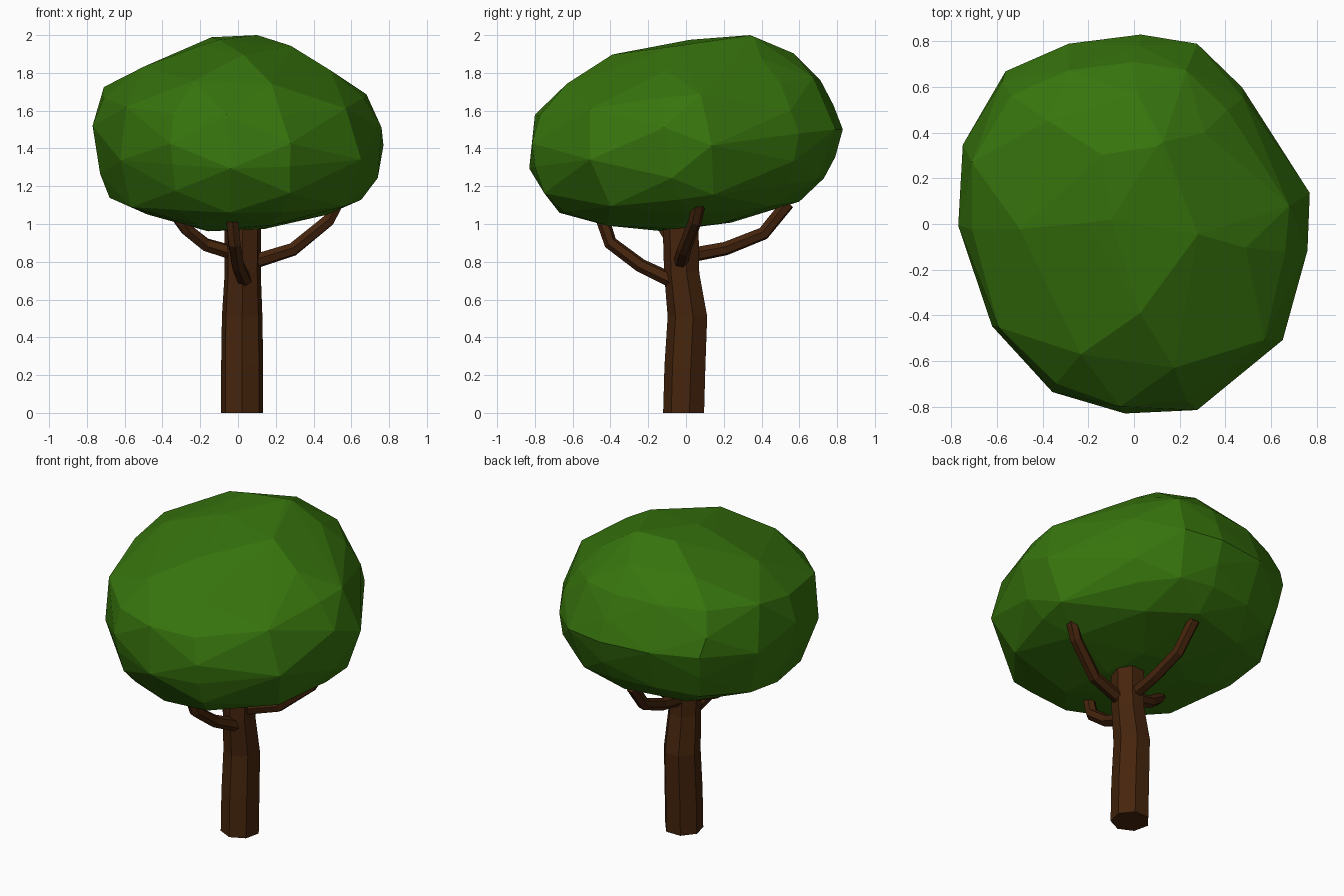
import bpy, bmesh, math, random
from mathutils import Vector

if "Cube" in bpy.data.objects:
    bpy.data.objects.remove(bpy.data.objects["Cube"])

random.seed(4)


def material(name, rgb):
    m = bpy.data.materials.new(name)
    m.diffuse_color = (*rgb, 1)
    m.use_nodes = True
    m.node_tree.nodes["Principled BSDF"].inputs["Base Color"].default_value = m.diffuse_color
    return m


BARK = material("bark", (0.06, 0.018, 0.004))
LEAF = material("leaf", (0.038, 0.175, 0.004))


def finish(bm, name, mat):
    bmesh.ops.recalc_face_normals(bm, faces=bm.faces[:])
    mesh = bpy.data.meshes.new(name)
    bm.to_mesh(mesh)
    bm.free()
    mesh.materials.append(mat)
    ob = bpy.data.objects.new(name, mesh)
    bpy.context.collection.objects.link(ob)
    return ob


def tube(name, path, radii, sides, level=False):
    """Faceted limb along a path; level keeps every ring horizontal."""
    bm = bmesh.new()
    pts = [Vector(p) for p in path]
    rings = []
    for i, (p, r) in enumerate(zip(pts, radii)):
        d = (pts[min(i + 1, len(pts) - 1)] - pts[max(i - 1, 0)]).normalized()
        if level:
            u, v = Vector((1, 0, 0)), Vector((0, 1, 0))
        else:
            u = d.cross(Vector((0, 0, 1))).normalized()
            v = u.cross(d)
        rings.append([bm.verts.new(p + r * (u * math.cos(a) + v * math.sin(a)))
                      for a in (math.tau * (k + 0.25) / sides for k in range(sides))])
    for a, b in zip(rings, rings[1:]):
        for k in range(sides):
            n = (k + 1) % sides
            bm.faces.new((a[k], a[n], b[n], b[k]))
    bm.faces.new(rings[0])
    bm.faces.new(rings[-1])
    return finish(bm, name, BARK)


# Trunk with a slight bend
tube("trunk",
     [(0.022, -0.007, 0), (0.022, 0.0, 0.25), (0.022, 0.013, 0.51),
      (0.025, -0.018, 0.74), (0.025, -0.025, 1.06)],
     [0.114, 0.114, 0.11, 0.098, 0.1], 7, level=True)

# Four bent branches
branches = {
    "right_branch": [(0.05, -0.03, 0.79), (0.29, -0.01, 0.865), (0.48, 0.05, 1.02), (0.53, 0.07, 1.12)],
    "back_branch": [(0.02, 0.0, 0.83), (0.02, 0.21, 0.87), (0.01, 0.41, 0.95), (0.0, 0.54, 1.11)],
    "front_branch": [(0.04, -0.05, 0.69), (0.0, -0.24, 0.78), (-0.02, -0.40, 0.90), (-0.03, -0.44, 1.02)],
    "left_branch": [(0.0, -0.03, 0.84), (-0.17, -0.06, 0.89), (-0.27, -0.11, 0.97), (-0.32, -0.14, 1.04)],
}
for name, path in branches.items():
    tube(name, path, [0.04, 0.037, 0.036, 0.036], 6)

# Crown: one plan outline fitted to each level, tilted up to the back, then hulled
outline = [(-0.77, 0.35), (-0.77, 0.03), (-0.64, -0.44), (-0.36, -0.71), (-0.05, -0.82),
           (0.27, -0.79), (0.65, -0.5), (0.75, -0.08), (0.77, 0.14), (0.47, 0.6),
           (0.27, 0.79), (0.02, 0.83), (-0.3, 0.79), (-0.58, 0.67)]
# z, x min, x max, y min, y max, outline step, outline start
levels = [(0.985, -0.28, 0.14, -0.12, 0.24, 3, 0),
          (1.04, -0.48, 0.47, -0.42, 0.60, 2, 1),
          (1.14, -0.68, 0.67, -0.67, 0.73, 1, 0),
          (1.26, -0.73, 0.74, -0.75, 0.79, 2, 1),
          (1.40, -0.75, 0.77, -0.83, 0.83, 1, 0),
          (1.53, -0.77, 0.76, -0.815, 0.78, 2, 1),
          (1.68, -0.71, 0.68, -0.80, 0.71, 1, 0),
          (1.83, -0.50, 0.49, -0.63, 0.57, 2, 1),
          (1.94, -0.20, 0.28, -0.39, 0.36, 3, 1)]
bm = bmesh.new()
for z, x0, x1, y0, y1, step, start in levels:
    pts = outline[start::step]
    xs, ys = [p[0] for p in pts], [p[1] for p in pts]
    for px, py in pts:
        x = x0 + (px - min(xs)) / (max(xs) - min(xs)) * (x1 - x0)
        y = y0 + (py - min(ys)) / (max(ys) - min(ys)) * (y1 - y0)
        bm.verts.new((x, y, z + 0.13 * y + random.uniform(-0.01, 0.01)))
bm.verts.new((-0.1, 0.02, 1.975))
bm.verts.new((0.1, 0.34, 2.0))
hull = bmesh.ops.convex_hull(bm, input=bm.verts[:])
inner = {v for v in hull["geom_interior"] if isinstance(v, bmesh.types.BMVert)}
bmesh.ops.delete(bm, geom=list(inner), context="VERTS")
finish(bm, "crown", LEAF)
